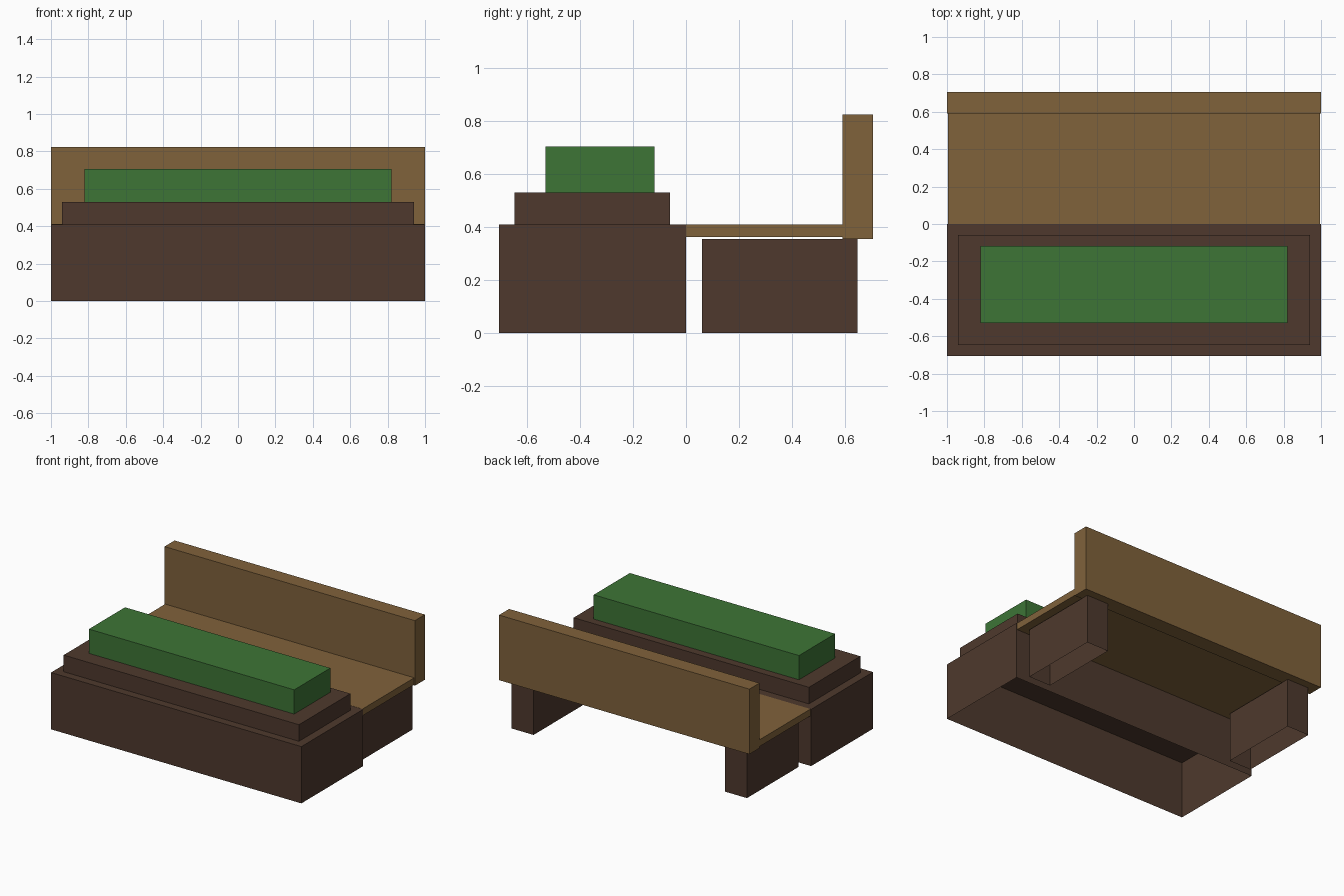
import bpy, bmesh

if "Cube" in bpy.data.objects:
    bpy.data.objects.remove(bpy.data.objects["Cube"])


def material(name, rgb):
    # sRGB bytes to linear diffuse colour
    lin = [((c / 255 + 0.055) / 1.055) ** 2.4 for c in rgb]
    m = bpy.data.materials.new(name)
    m.diffuse_color = (*lin, 1)
    m.use_nodes = True
    m.node_tree.nodes["Principled BSDF"].inputs["Base Color"].default_value = m.diffuse_color
    return m


brown = material("dark brown", (78, 57, 45))
wood = material("tan wood", (128, 98, 59))
green = material("hedge green", (61, 117, 54))


def box(name, x, y, z, mat, open_bottom=False):
    bm = bmesh.new()
    bmesh.ops.create_cube(bm, size=1)
    for v in bm.verts:
        v.co = [r[0] if c < 0 else r[1] for c, r in zip(v.co, (x, y, z))]
    bm.normal_update()
    if open_bottom:
        under = [f for f in bm.faces if f.normal.z < -0.5]
        bmesh.ops.delete(bm, geom=under, context='FACES_ONLY')
    mesh = bpy.data.meshes.new(name)
    bm.to_mesh(mesh)
    bm.free()
    mesh.materials.append(mat)
    ob = bpy.data.objects.new(name, mesh)
    bpy.context.collection.objects.link(ob)
    return ob


# planter: hollow from below, with raised soil and a hedge on top
box("planter", (-1, 1), (-0.705, 0), (0, 0.41), brown, True)
box("soil", (-0.94, 0.94), (-0.647, -0.06), (0.41, 0.53), brown, True)
box("hedge", (-0.82, 0.82), (-0.53, -0.118), (0.53, 0.705), green, True)

# bench behind the planter
box("seat", (-0.995, 0.995), (0, 0.59), (0.362, 0.411), wood)
box("backrest", (-1, 1), (0.59, 0.705), (0.355, 0.825), wood)

# mirrored bench legs, hollow from below
for side, x in (("left", (-0.94, -0.765)), ("right", (0.765, 0.94))):
    box(side + "_leg", x, (0.06, 0.647), (0, 0.355), brown, True)
